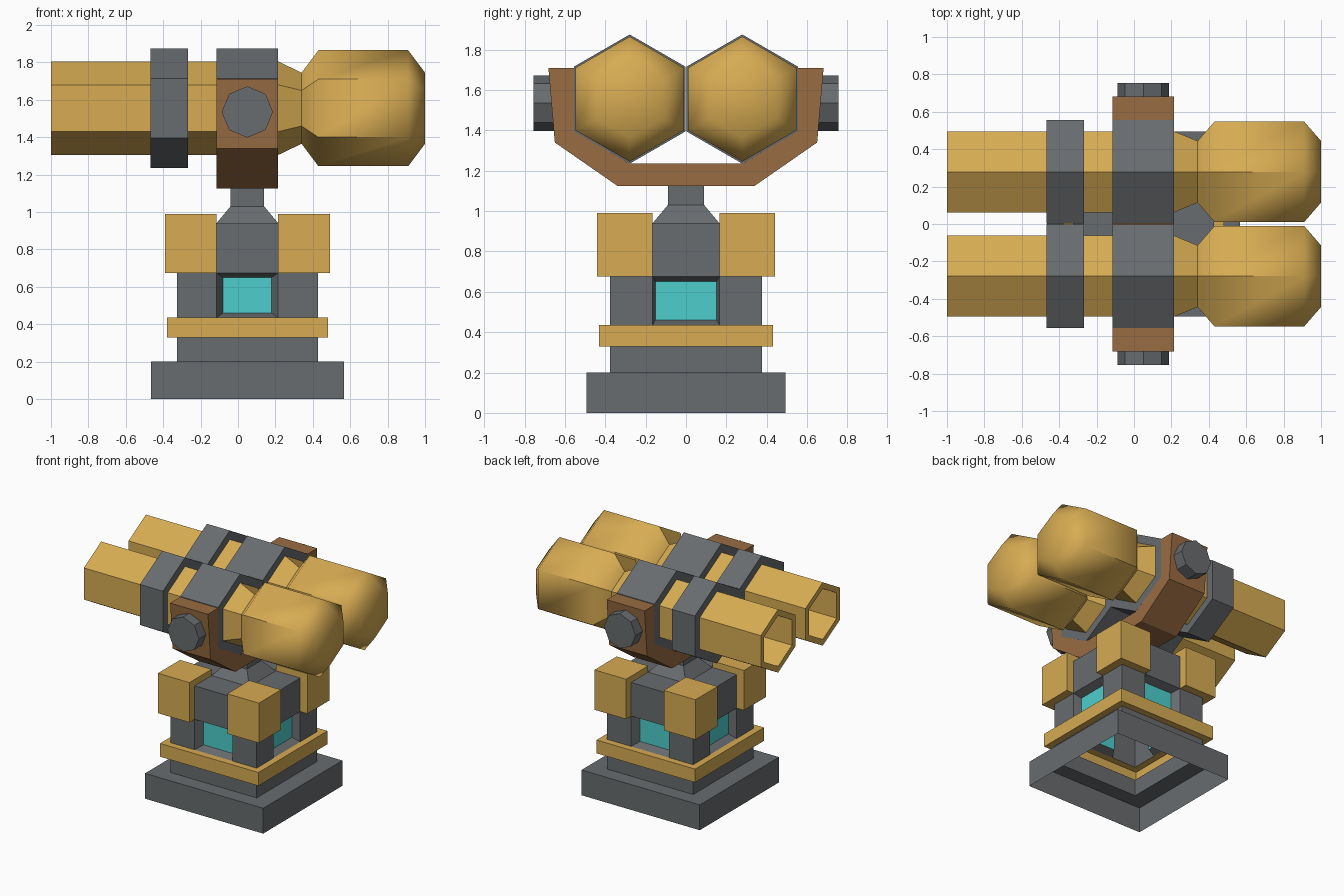
import bpy, bmesh, math

if "Cube" in bpy.data.objects:
    bpy.data.objects.remove(bpy.data.objects["Cube"])

CX = 0.05      # centre of the pedestal in x
BZ = 1.555     # barrel axis height
BY = 0.279     # barrel axis offset in y


def material(name, rgb):
    m = bpy.data.materials.new(name)
    m.diffuse_color = (*rgb, 1)
    m.use_nodes = True
    m.node_tree.nodes["Principled BSDF"].inputs["Base Color"].default_value = m.diffuse_color
    return m


GREY, GOLD, BROWN, CYAN = MATS = [
    material("dark_grey", (0.140, 0.150, 0.158)),
    material("gold", (0.68, 0.41, 0.086)),
    material("brown", (0.32, 0.150, 0.055)),
    material("cyan", (0.074, 0.62, 0.61)),
]


def finish(name, bm, *mats):
    bmesh.ops.remove_doubles(bm, verts=bm.verts, dist=1e-4)
    bmesh.ops.recalc_face_normals(bm, faces=bm.faces)
    me = bpy.data.meshes.new(name)
    bm.to_mesh(me)
    bm.free()
    for m in mats:
        me.materials.append(m)
    ob = bpy.data.objects.new(name, me)
    bpy.context.collection.objects.link(ob)
    return ob


def loft(bm, rings, cap_start=False, cap_end=False):
    """Skin a list of point rings."""
    vr = [[bm.verts.new(p) for p in r] for r in rings]
    n = len(vr[0])
    for a, b in zip(vr, vr[1:]):
        for i in range(n):
            j = (i + 1) % n
            bm.faces.new((a[i], a[j], b[j], b[i]))
    if cap_start:
        bm.faces.new(vr[0])
    if cap_end:
        bm.faces.new(vr[-1])


def square(hx, hy, z):
    return [(CX + sx * hx, sy * hy, z) for sx, sy in ((-1, -1), (1, -1), (1, 1), (-1, 1))]


def hexagon(x, r, y):
    return [(x, y + r * math.sin(k * math.pi / 3), BZ + r * math.cos(k * math.pi / 3)) for k in range(6)]


def box(name, lo, hi, mat):
    bm = bmesh.new()
    loft(bm, [[(lo[0], lo[1], z), (hi[0], lo[1], z), (hi[0], hi[1], z), (lo[0], hi[1], z)]
              for z in (lo[2], hi[2])], True, True)
    return finish(name, bm, mat)


# Pedestal: open-bottomed stepped shell with a gold band
H, W = 0.377, 0.165
bm = bmesh.new()
loft(bm, [square(*s) for s in ((0.516, 0.494, 0), (0.516, 0.494, 0.2), (H, H, 0.2), (H, H, 0.33),
                               (0.43, 0.43, 0.33), (0.43, 0.43, 0.435), (H, H, 0.435))])
for f in bm.faces:
    f.material_index = int(f.calc_center_median().z > 0.32)

# Shoulders and neck
loft(bm, [square(*s) for s in ((H, H, 0.94), (W, W, 0.94), (0.09, 0.09, 1.03), (0.09, 0.09, 1.15))], cap_end=True)

# Four column walls, each with a sunken window
us, zs, D = (-H, -W, W, H), (0.435, 0.675, 0.94), 0.315
for side in range(4):
    c, s = round(math.cos(side * math.pi / 2)), round(math.sin(side * math.pi / 2))

    def at(u, d, z):
        return bm.verts.new((CX + u * c + d * s, u * s - d * c, z))

    for i in range(3):
        for j in range(2):
            u0, u1, z0, z1 = us[i], us[i + 1], zs[j], zs[j + 1]
            ring = [at(u0, H, z0), at(u1, H, z0), at(u1, H, z1), at(u0, H, z1)]
            if (i, j) != (1, 0):
                bm.faces.new(ring)
                continue
            w = 0.152 if side % 2 else 0.13
            pane = [at(-w, D, 0.46), at(w, D, 0.46), at(w, D, 0.65), at(-w, D, 0.65)]
            bm.faces.new(pane).material_index = 2
            for k in range(4):
                m = (k + 1) % 4
                bm.faces.new((ring[k], ring[m], pane[m], pane[k]))
finish("pedestal", bm, GREY, GOLD, CYAN)

# Gold corner blocks
for sx in (-1, 1):
    for sy in (-1, 1):
        xs = sorted((CX + sx * W, CX + sx * 0.441))
        ys = sorted((sy * W, sy * 0.441))
        box("corner_block", (xs[0], ys[0], 0.675), (xs[1], ys[1], 0.99), GOLD)

# Cradle bracket: U profile pushed along x
half = [(0.34, 1.125), (0.65, 1.34), (0.682, 1.71), (0.555, 1.71), (0.555, 1.395), (0.28, 1.235)]
profile = half + [(-y, z) for y, z in reversed(half)]
bm = bmesh.new()
loft(bm, [[(x, y, z) for y, z in profile] for x in (-0.115, 0.215)], True, True)
finish("cradle_bracket", bm, BROWN)

for sy in (-1, 1):
    # Pivot bolt
    bm = bmesh.new()
    loft(bm, [[(CX + 0.137 * math.sin(k * math.pi / 4), y * sy, 1.535 + 0.137 * math.cos(k * math.pi / 4))
               for k in range(8)] for y in (0.6, 0.755)], True, True)
    finish("pivot_bolt", bm, GREY)

    # Barrel: hollow at the back, bulged closed head at the front
    bm = bmesh.new()
    loft(bm, [hexagon(x, r, sy * BY) for x, r in (
        (-0.55, 0.2), (-1, 0.2), (-1, 0.25), (0.215, 0.25), (0.34, 0.19),
        (0.43, 0.31), (0.91, 0.31), (1, 0.19))], True, True)
    bmesh.ops.recalc_face_normals(bm, faces=bm.faces)
    for f in bm.faces:
        f.smooth = f.calc_center_median().x > 0.36
    for e in bm.edges:
        mid = (e.verts[0].co.x + e.verts[1].co.x) / 2
        e.smooth = mid > 0.4 and e.calc_face_angle(3) < math.radians(55)
    finish("barrel", bm, GOLD)

    # Collars around the barrel
    for name, x0, x1 in (("rear_collar", -0.467, -0.267), ("front_collar", -0.115, 0.215)):
        bm = bmesh.new()
        loft(bm, [hexagon(x, 0.32, sy * BY) for x in (x0, x1)], True, True)
        finish(name, bm, GREY)
